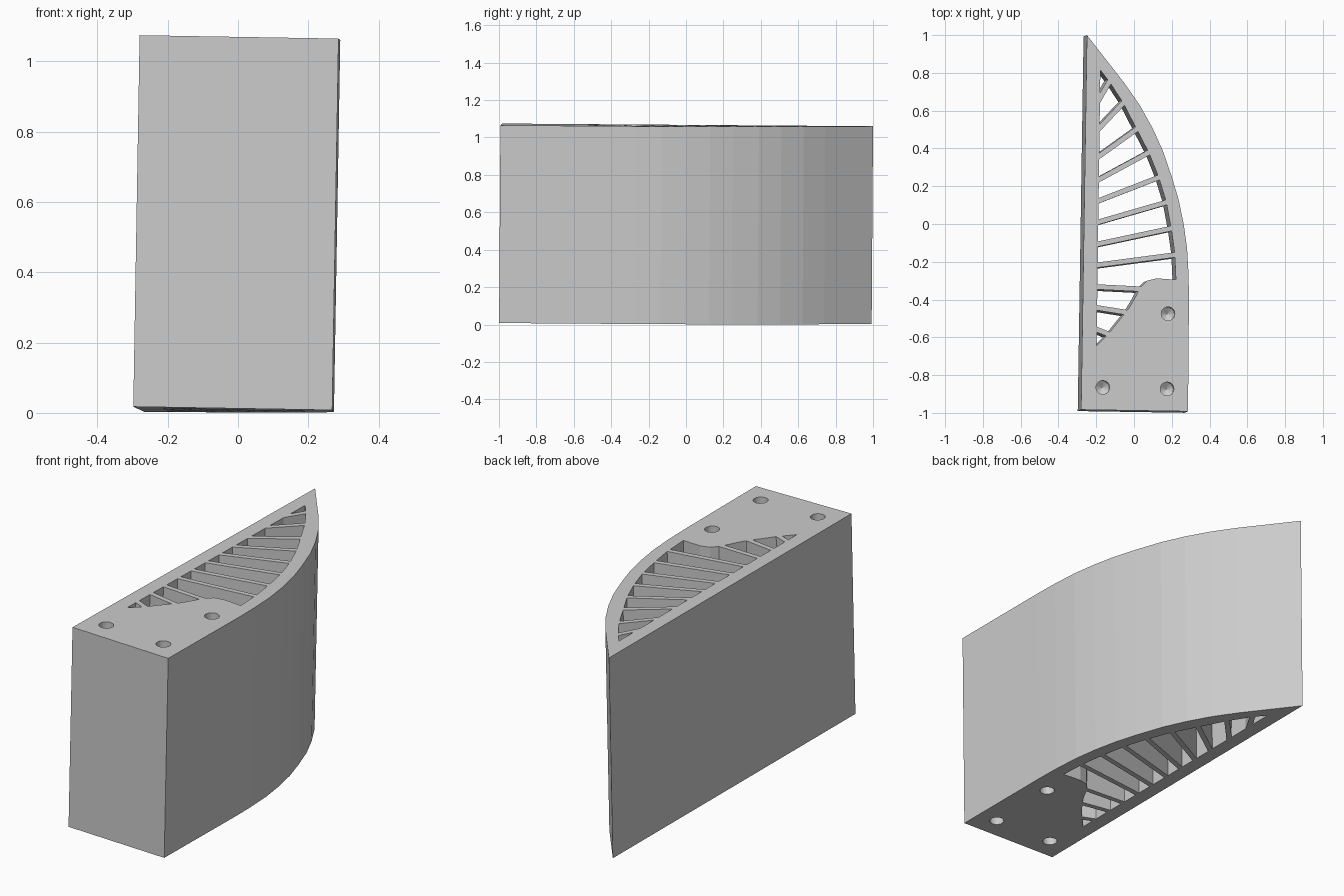
import bpy
import bmesh
import math
from mathutils import Vector

cube = bpy.data.objects.get("Cube")
if cube:
    bpy.data.objects.remove(cube, do_unlink=True)

HEIGHT = 1.057
TILT = Vector((0.017, 0.007, 1.0))   # direction of extrusion

grey = bpy.data.materials.new("plain grey")
grey.use_nodes = True
colour = (0.6, 0.6, 0.6, 1)
grey.diffuse_color = colour
grey.node_tree.nodes["Principled BSDF"].inputs["Base Color"].default_value = colour


def place(x, y, depth):
    """Point at a depth below the slightly tilted top face."""
    top = Vector((x, y, 1.063 - TILT.x * x - TILT.y * y))
    return top - TILT * depth


def loft(name, rings):
    """Solid through rings of (outline, depth), all with equal point counts."""
    bm = bmesh.new()
    loops = [[bm.verts.new(place(x, y, d)) for x, y in pts] for pts, d in rings]
    bm.faces.new(loops[0])
    bm.faces.new(loops[-1][::-1])
    n = len(loops[0])
    for a, b in zip(loops, loops[1:]):
        for i in range(n):
            j = (i + 1) % n
            bm.faces.new((a[i], b[i], b[j], a[j]))
    bmesh.ops.recalc_face_normals(bm, faces=bm.faces)
    mesh = bpy.data.meshes.new(name)
    bm.to_mesh(mesh)
    bm.free()
    mesh.materials.append(grey)
    ob = bpy.data.objects.new(name, mesh)
    bpy.context.scene.collection.objects.link(ob)
    return ob


def prism(name, pts, extra=0.0):
    return loft(name, [(pts, -extra), (pts, HEIGHT + extra)])


def subtract(target, cutter):
    cutter.hide_render = True
    mod = target.modifiers.new("cut", 'BOOLEAN')
    mod.operation = 'DIFFERENCE'
    mod.solver = 'EXACT'
    mod.object = cutter
    bpy.context.view_layer.update()
    graph = bpy.context.evaluated_depsgraph_get()
    result = bpy.data.meshes.new_from_object(target.evaluated_get(graph))
    target.modifiers.clear()
    target.data = result
    bpy.data.objects.remove(cutter, do_unlink=True)


# Outer wedge with one curved side
outline = [(-0.28, -0.983), (0.286, -0.992), (0.291, -0.4), (0.289, -0.27),
           (0.281, -0.13), (0.263, 0.0), (0.236, 0.13), (0.2, 0.25),
           (0.152, 0.39), (0.097, 0.51), (0.03, 0.63), (-0.05, 0.745),
           (-0.249, 1.0)]
body = prism("ribbed_wedge_body", outline)

# Hollow between the flat wall, curved skin and solid mounting block
hollow = [(-0.198, -0.645), (-0.13, -0.575), (-0.03, -0.45), (0.0, -0.4),
          (0.035, -0.335), (0.07, -0.3), (0.12, -0.288), (0.222, -0.295),
          (0.215, -0.15), (0.198, -0.03), (0.17, 0.12), (0.13, 0.25),
          (0.08, 0.375), (0.01, 0.51), (-0.06, 0.645), (-0.125, 0.745),
          (-0.178, 0.815)]
cells = prism("hollow_cutter", hollow, 0.1)

# Fanned ribs: start height on the flat wall, end point on the far side
ribs = [(0.65, -0.132, 0.75), (0.5, -0.058, 0.64), (0.355, 0.016, 0.503),
        (0.233, 0.074, 0.376), (0.122, 0.122, 0.243), (0.01, 0.159, 0.111),
        (-0.106, 0.185, -0.026), (-0.217, 0.212, -0.164), (-0.333, 0.03, -0.344),
        (-0.444, -0.053, -0.466), (-0.561, -0.138, -0.582)]
for y0, x1, y1 in ribs:
    a, b = Vector((-0.19, y0)), Vector((x1, y1))
    along = (b - a).normalized()
    side = Vector((-along.y, along.x)) * 0.0135
    a, b = a - along * 0.05, b + along * 0.05
    subtract(cells, prism("rib_gap", [a + side, a - side, b - side, b + side], 0.2))
subtract(body, cells)

# Blind drilled holes with conical tips, in both ends of the block
for cx, cy in [(0.18, -0.475), (-0.165, -0.865), (0.175, -0.873)]:
    def circle(r):
        return [(cx + r * math.cos(k * math.tau / 24), cy + r * math.sin(k * math.tau / 24))
                for k in range(24)]
    for start, direction in [(0, 1), (HEIGHT, -1)]:
        rings = [(circle(r), start + direction * d)
                 for r, d in [(0.036, -0.05), (0.036, 0.25), (0.001, 0.275)]]
        subtract(body, loft("hole_cutter", rings))
